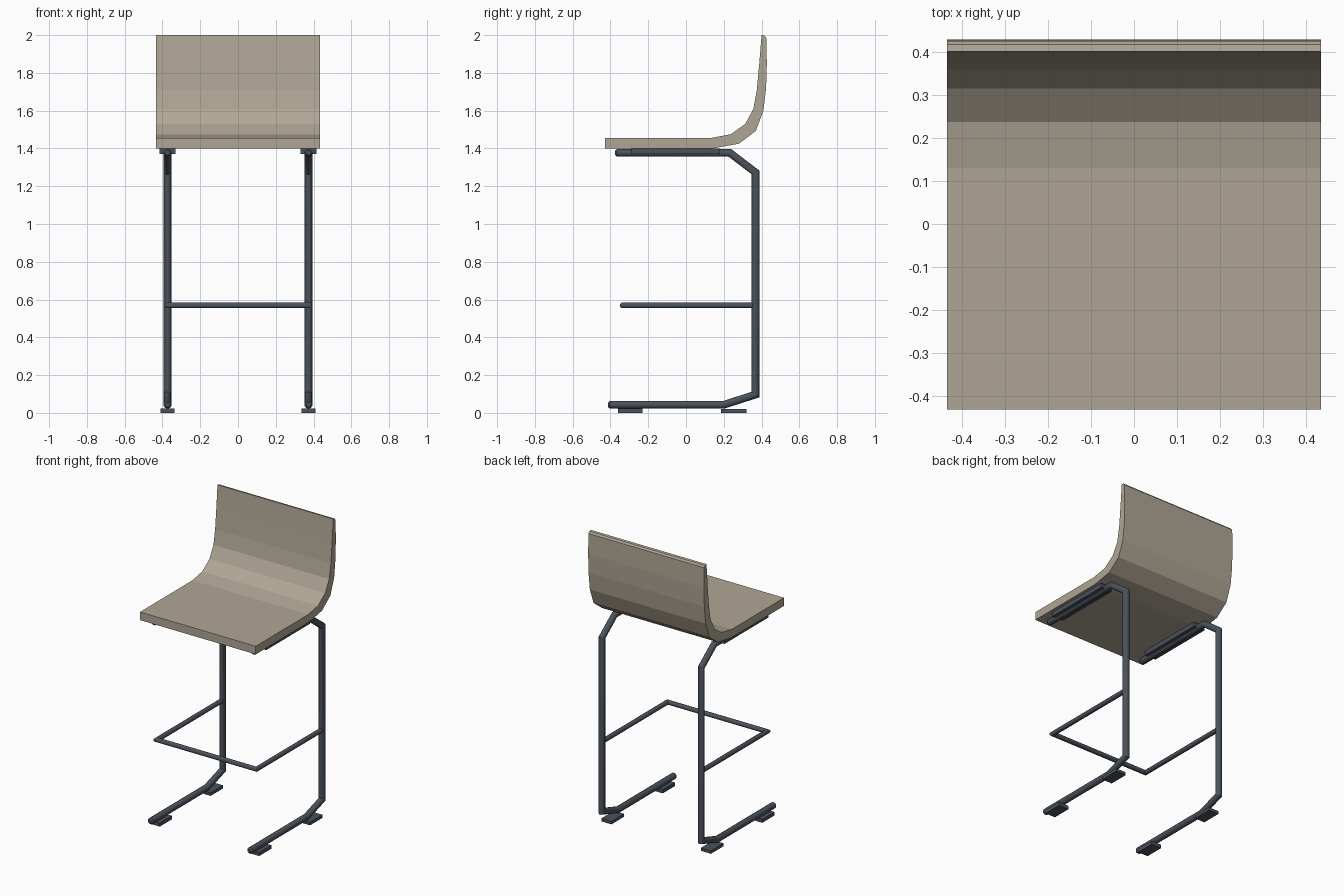
import bpy, bmesh, math
from mathutils import Vector

if "Cube" in bpy.data.objects:
    bpy.data.objects.remove(bpy.data.objects["Cube"])


def material(name, color):
    m = bpy.data.materials.new(name)
    m.diffuse_color = (*color, 1)
    m.use_nodes = True
    m.node_tree.nodes["Principled BSDF"].inputs["Base Color"].default_value = m.diffuse_color
    return m


SHELL = material("beige_shell", (0.43, 0.38, 0.30))
STEEL = material("dark_steel", (0.07, 0.085, 0.105))


def finish(name, bm, mat, smooth=False):
    bmesh.ops.recalc_face_normals(bm, faces=bm.faces)
    mesh = bpy.data.meshes.new(name)
    bm.to_mesh(mesh)
    bm.free()
    ob = bpy.data.objects.new(name, mesh)
    bpy.context.collection.objects.link(ob)
    mesh.materials.append(mat)
    if smooth:
        bpy.ops.object.select_all(action='DESELECT')
        ob.select_set(True)
        bpy.context.view_layer.objects.active = ob
        bpy.ops.object.shade_smooth_by_angle(angle=math.radians(31))
    return ob


def tube(name, path, normal, r, sides=12, round_ends=True):
    """Round bar with mitred corners along a planar path."""
    pts = [Vector(p) for p in path]
    n = Vector(normal)
    radii = [r] * len(pts)
    if round_ends:
        d0 = (pts[1] - pts[0]).normalized()
        d1 = (pts[-2] - pts[-1]).normalized()
        pts = [pts[0], pts[0] + d0 * r * 0.5] + pts[1:-1] + [pts[-1] + d1 * r * 0.5, pts[-1]]
        radii = [r * 0.6] + [r] * (len(pts) - 2) + [r * 0.6]
    bm = bmesh.new()
    rings = []
    for i, p in enumerate(pts):
        a = (p - pts[i - 1]).normalized() if i else (pts[1] - p).normalized()
        b = (pts[i + 1] - p).normalized() if i < len(pts) - 1 else a
        side = n.cross(a + b).normalized()
        stretch = 1 / max(0.3, side.dot(n.cross(a)))
        ring = []
        for k in range(sides):
            t = math.tau * (k + 0.5) / sides
            ring.append(bm.verts.new(p + radii[i] * (math.cos(t) * n + math.sin(t) * stretch * side)))
        rings.append(ring)
    for u, v in zip(rings, rings[1:]):
        for k in range(sides):
            j = (k + 1) % sides
            bm.faces.new((u[k], u[j], v[j], v[k]))
    bm.faces.new(rings[0])
    bm.faces.new(rings[-1])
    return finish(name, bm, STEEL, True)


def box(name, x, y0, y1, z0, z1, width):
    bm = bmesh.new()
    bmesh.ops.create_cube(bm, size=1)
    for v in bm.verts:
        v.co = (x + v.co.x * width, (y0 + y1) / 2 + v.co.y * (y1 - y0),
                (z0 + z1) / 2 + v.co.z * (z1 - z0))
    return finish(name, bm, STEEL)


# One-piece seat and backrest: side profile extruded across x
profile = [(-0.43, 1.40), (0.14, 1.40), (0.28, 1.425), (0.37, 1.493), (0.41, 1.60),
           (0.424, 1.72), (0.428, 1.85), (0.425, 1.985), (0.416, 1.997), (0.40, 2.0),
           (0.388, 1.85), (0.375, 1.71), (0.357, 1.61), (0.314, 1.53), (0.237, 1.475),
           (0.13, 1.455), (-0.43, 1.455)]
bm = bmesh.new()
face = bm.faces.new([bm.verts.new((-0.434, y, z)) for y, z in profile])
ext = bmesh.ops.extrude_face_region(bm, geom=[face])
for v in ext["geom"]:
    if isinstance(v, bmesh.types.BMVert):
        v.co.x = 0.434
finish("seat_shell", bm, SHELL)

# Side frames with seat rails and floor pads
side_path = [(-0.375, 1.377), (0.232, 1.377), (0.368, 1.273), (0.368, 0.097),
             (0.20, 0.043), (-0.413, 0.043)]
for s, label in ((-1, "left"), (1, "right")):
    x = 0.373 * s
    tube(label + "_frame", [(x, y, z) for y, z in side_path], (1, 0, 0), 0.021)
    box(label + "_seat_rail", x, -0.29, 0.18, 1.37, 1.40, 0.084)
    box(label + "_front_pad", x, -0.36, -0.23, 0.0, 0.024, 0.076)
    box(label + "_rear_pad", x, 0.185, 0.32, 0.0, 0.02, 0.076)

# U-shaped footrest
tube("footrest", [(-0.373, 0.368, 0.569), (-0.373, -0.335, 0.569),
                  (0.373, -0.335, 0.569), (0.373, 0.368, 0.569)],
     (0, 0, 1), 0.0155, round_ends=False)
